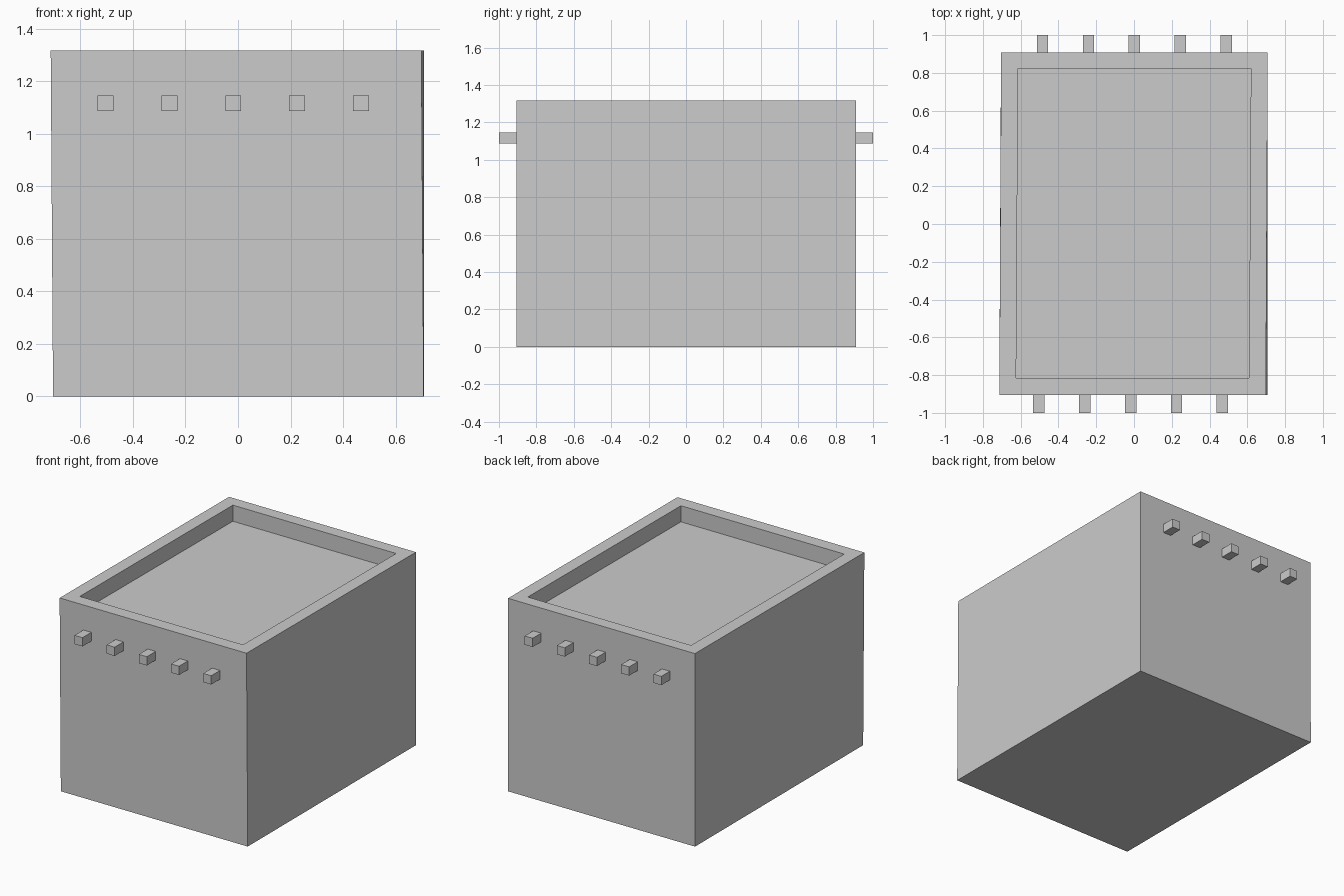
import bpy, bmesh

if "Cube" in bpy.data.objects:
    bpy.data.objects.remove(bpy.data.objects["Cube"])


def make_object(name, bm):
    bmesh.ops.recalc_face_normals(bm, faces=bm.faces)
    mesh = bpy.data.meshes.new(name)
    bm.to_mesh(mesh)
    bm.free()
    obj = bpy.data.objects.new(name, mesh)
    bpy.context.collection.objects.link(obj)
    return obj


def ring(bm, z, front, back, y0, y1):
    """Four corners: front and back edges each give their own x range."""
    pts = [(front[0], y0), (front[1], y0), (back[1], y1), (back[0], y1)]
    return [bm.verts.new((x, y, z)) for x, y in pts]


# Crate body: slightly skewed box with a shallow recess in the top
bm = bmesh.new()
rings = [
    ring(bm, 0, (-0.704, 0.707), (-0.704, 0.708), -0.905, 0.908),
    ring(bm, 1.317, (-0.713, 0.698), (-0.703, 0.708), -0.905, 0.908),
    ring(bm, 1.317, (-0.624, 0.609), (-0.614, 0.619), -0.815, 0.822),
    ring(bm, 1.207, (-0.624, 0.609), (-0.614, 0.619), -0.815, 0.822),
]
for a, b in zip(rings, rings[1:]):
    for i in range(4):
        j = (i + 1) % 4
        bm.faces.new((a[i], a[j], b[j], b[i]))
bm.faces.new(rings[0])
bm.faces.new(rings[-1])
make_object("crate_body", bm)

# Rows of five small pegs on the front and back walls
for side, sign, offset in (("front", -1, -0.018), ("back", 1, 0.002)):
    for i in range(5):
        bm = bmesh.new()
        bmesh.ops.create_cube(bm, size=1)
        bmesh.ops.scale(bm, vec=(0.06, 0.1, 0.06), verts=bm.verts)
        x = offset + (i - 2) * 0.243
        bmesh.ops.translate(bm, vec=(x, sign * 0.95, 1.116), verts=bm.verts)
        make_object(f"{side}_peg_{i + 1}", bm)
